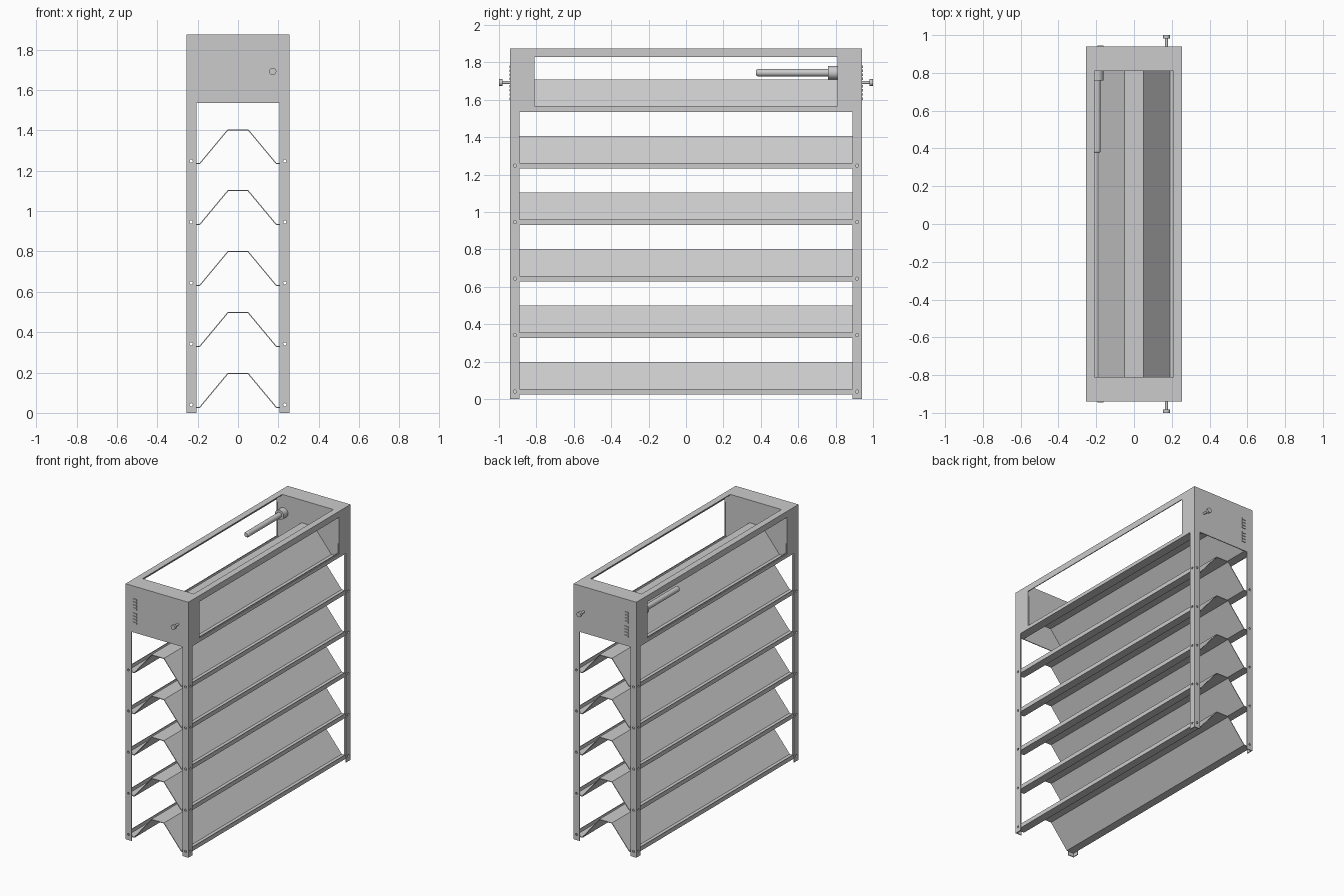
import bpy, bmesh, math
from mathutils import Matrix, Vector

if "Cube" in bpy.data.objects:
    bpy.data.objects.remove(bpy.data.objects["Cube"])

X, Y, H = 0.255, 0.94, 1.875      # half width, half length, height
T = 0.006                         # sheet thickness
SHELVES = [0.027 + 0.302 * i for i in range(5)]
TOP = 1.535                       # underside of the head tank
ROOF = [(-0.246, 0.028), (-0.246, 0), (-0.19, 0), (-0.05, 0.168),
        (0.05, 0.168), (0.19, 0), (0.246, 0), (0.246, 0.028)]


def finish(name, bm, mirror="", smooth=False):
    bmesh.ops.recalc_face_normals(bm, faces=bm.faces)
    me = bpy.data.meshes.new(name)
    bm.to_mesh(me)
    bm.free()
    ob = bpy.data.objects.new(name, me)
    bpy.context.collection.objects.link(ob)
    if mirror:
        m = ob.modifiers.new("mirror", "MIRROR")
        m.use_axis = ("x" in mirror, "y" in mirror, False)
        m.use_mirror_merge = False
    if smooth:
        bpy.context.view_layer.objects.active = ob
        ob.select_set(True)
        bpy.ops.object.shade_smooth_by_angle(angle=math.radians(35))
        ob.select_set(False)
    return ob


def add_box(bm, lo, hi):
    lo, hi = Vector(lo), Vector(hi)
    d = hi - lo
    bmesh.ops.create_cube(bm, size=1, matrix=Matrix.Translation((lo + hi) / 2)
                          @ Matrix.Diagonal((d.x, d.y, d.z, 1)))


def add_cyl(bm, p, axis, a, b, r, r2=None, n=24):
    # cylinder along axis from a to b, p holds the other coordinates
    c = Vector(p)
    c["xyz".index(axis)] = (a + b) / 2
    rot = Matrix.Rotation(math.pi / 2, 4, "Y") if axis == "x" else Matrix.Rotation(-math.pi / 2, 4, "X")
    bmesh.ops.create_cone(bm, cap_ends=True, segments=n, radius1=r, radius2=r if r2 is None else r2,
                          depth=b - a, matrix=Matrix.Translation(c) @ rot)


def add_prism(bm, pts, move):
    f = bm.faces.new([bm.verts.new(p) for p in pts])
    r = bmesh.ops.extrude_face_region(bm, geom=[f])
    bmesh.ops.translate(bm, vec=move, verts=[v for v in r["geom"] if isinstance(v, bmesh.types.BMVert)])


def drill(ob, cutter):
    m = ob.modifiers.new("holes", "BOOLEAN")
    m.object, m.operation, m.solver = cutter, "DIFFERENCE", "EXACT"


# bolt hole cutters
bm = bmesh.new()
for z in SHELVES:
    add_cyl(bm, (0.232, 0, z + 0.013), "y", 0.932, 0.95, 0.008, n=16)
    add_cyl(bm, (0, 0.915, z + 0.013), "x", 0.236, 0.265, 0.008, n=16)
cutter = finish("hole_cutter", bm, "xy")
cutter.hide_render = True
cutter.display_type = "WIRE"

# four angle-section legs
bm = bmesh.new()
w = 0.049
leg = [(X, Y), (X - w, Y), (X - w, Y - T), (X - T, Y - T), (X - T, Y - w), (X, Y - w)]
add_prism(bm, [(x, y, 0) for x, y in leg], (0, 0, TOP))
drill(finish("corner_legs", bm, "xy"), cutter)


# folded sheet trays, roof shaped with upturned lips
def tray(name, z, half):
    bm = bmesh.new()
    rows = [[bm.verts.new((x, s * half, z + h)) for x, h in ROOF] for s in (-1, 1)]
    for i in range(len(ROOF) - 1):
        bm.faces.new((rows[0][i], rows[0][i + 1], rows[1][i + 1], rows[1][i]))
    ob = finish(name, bm)
    s = ob.modifiers.new("thickness", "SOLIDIFY")
    s.thickness, s.offset, s.use_even_offset = 0.005, 0, True
    return ob


for i, z in enumerate(SHELVES):
    drill(tray(f"tray_{i + 1}", z, 0.931), cutter)
tray("tank_tray", TOP + 0.003, 0.935)

# end housings: outer plate, top, sides, and inner plate cut to the tray roof
yi = 0.81
bm = bmesh.new()
add_box(bm, (-X, Y - T, TOP), (X, Y, H))
add_box(bm, (-X, yi, H - T), (X, Y - T, H))
for s in (-1, 1):
    add_box(bm, (min(s * X, s * (X - T)), yi, TOP), (max(s * X, s * (X - T)), Y - T, H - T))
inner = [(-X + T, H - T)] + [(x, TOP + 0.003 + h) for x, h in ROOF[1:7]] + [(X - T, H - T)]
add_prism(bm, [(x, yi, z) for x, z in inner], (0, T, 0))
finish("end_housings", bm, "y")

# long top rails and lower rails of the tank
bm = bmesh.new()
rail = [(X, H), (X - 0.047, H), (X - 0.047, H - T), (X - T, H - T), (X - T, H - 0.045), (X, H - 0.045)]
add_prism(bm, [(x, -yi, z) for x, z in rail], (0, 2 * yi, 0))
add_box(bm, (X - T, -yi, TOP), (X, yi, TOP + 0.026))
finish("tank_rails", bm, "x")

# small raised louvres on both end plates
bm = bmesh.new()
for z0 in (1.60, 1.705):
    for k in range(4):
        add_box(bm, (-0.192, Y, z0 + k * 0.022), (-0.162, Y + 0.005, z0 + k * 0.022 + 0.013))
finish("end_louvres", bm, "y")

# headed bolts on both ends
bm = bmesh.new()
add_cyl(bm, (0.172, 0, 1.692), "y", Y, 0.982, 0.008)
add_cyl(bm, (0.172, 0, 1.692), "y", 0.982, 1.0, 0.018)
finish("end_bolts", bm, "y", True)

# inlet pipe with collar inside the tank
bm = bmesh.new()
p = (-0.197, 0, 1.745)
add_cyl(bm, p, "y", 0.385, 0.765, 0.02)
add_cyl(bm, p, "y", 0.375, 0.385, 0.014, 0.02)
add_cyl(bm, p, "y", 0.76, yi, 0.036)
finish("inlet_pipe", bm, "", True)
